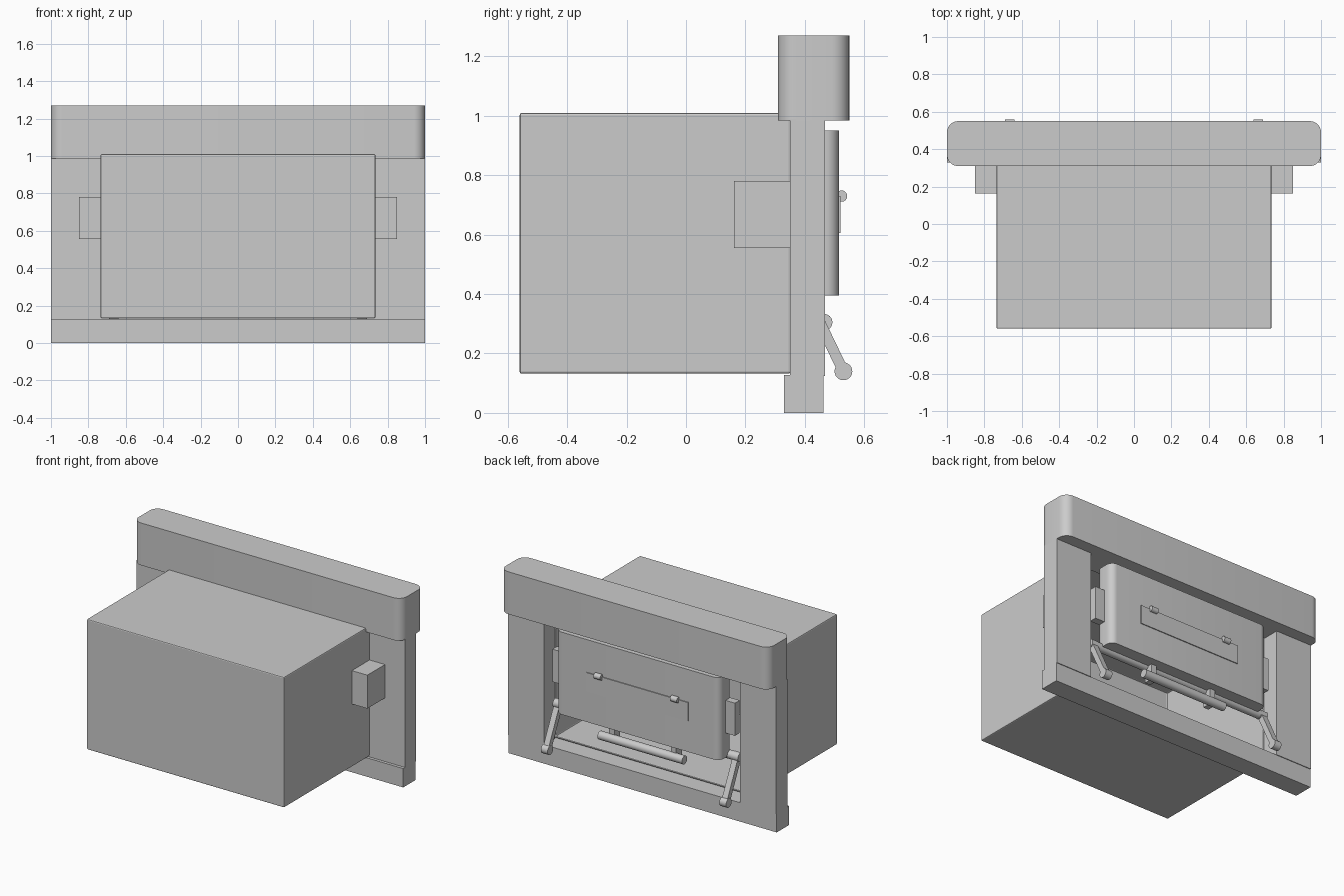
import bpy, bmesh, math
from mathutils import Matrix, Vector

if "Cube" in bpy.data.objects:
    bpy.data.objects.remove(bpy.data.objects["Cube"])

grey = bpy.data.materials.new("plain_grey")
grey.diffuse_color = (0.6, 0.6, 0.6, 1)
grey.use_nodes = True
grey.node_tree.nodes["Principled BSDF"].inputs["Base Color"].default_value = grey.diffuse_color


def finish(name, bm, smooth=False):
    bmesh.ops.recalc_face_normals(bm, faces=bm.faces[:])
    me = bpy.data.meshes.new(name)
    bm.to_mesh(me)
    bm.free()
    me.materials.append(grey)
    ob = bpy.data.objects.new(name, me)
    bpy.context.collection.objects.link(ob)
    if smooth:
        bpy.ops.object.select_all(action='DESELECT')
        ob.select_set(True)
        bpy.context.view_layer.objects.active = ob
        bpy.ops.object.shade_smooth_by_angle(angle=math.radians(35))
    return ob


def box_mesh(x0, x1, y0, y1, z0, z1):
    bm = bmesh.new()
    bmesh.ops.create_cube(bm, size=1)
    for v in bm.verts:
        v.co = Vector(((x0, x1)[v.co.x > 0], (y0, y1)[v.co.y > 0], (z0, z1)[v.co.z > 0]))
    return bm


def box(name, *dims, round_vertical=0):
    bm = box_mesh(*dims)
    if round_vertical:
        edges = [e for e in bm.edges
                 if abs(e.verts[0].co.z - e.verts[1].co.z) > 0.01]
        bmesh.ops.bevel(bm, geom=edges, offset=round_vertical, segments=8,
                        profile=0.5, affect='EDGES')
    return finish(name, bm, round_vertical > 0)


def rod(name, x0, x1, y, z, r):
    """Round bar running along x."""
    bm = bmesh.new()
    m = Matrix.Translation(((x0 + x1) / 2, y, z)) @ Matrix.Rotation(math.pi / 2, 4, 'Y')
    bmesh.ops.create_cone(bm, cap_ends=True, segments=24, radius1=r, radius2=r,
                          depth=abs(x1 - x0), matrix=m)
    return finish(name, bm, True)


# Surround: rounded top cap, two posts and a slightly deeper sill
box("top_cap", -1, 1, 0.31, 0.55, 0.985, 1.27, round_vertical=0.06)
box("sill", -1, 1, 0.33, 0.463, 0, 0.127)

# Hollow housing, open toward the surround
bm = box_mesh(-0.735, 0.735, -0.56, 0.352, 0.132, 1.01)
back = [f for f in bm.faces if f.calc_center_median().y > 0.3]
bmesh.ops.delete(bm, geom=back, context='FACES_ONLY')
housing = finish("housing", bm)
shell = housing.modifiers.new("wall", 'SOLIDIFY')
shell.thickness = 0.02
shell.offset = -1
edge = housing.modifiers.new("edge", 'BEVEL')
edge.width = 0.007
edge.segments = 2

# Door with rounded ends, flap plate and its hinges
box("door", -0.61, 0.61, 0.375, 0.515, 0.395, 0.95, round_vertical=0.045)
box("flap", -0.38, 0.38, 0.513, 0.521, 0.605, 0.73)

# Rods below the door
rod("door_rod", -0.64, 0.64, 0.405, 0.40, 0.028)
rod("handle_rod", -0.315, 0.315, 0.465, 0.305, 0.028)

# Parts repeated on both sides
foot, head = Vector((0, 0.53, 0.14)), Vector((0, 0.405, 0.40))
for s, side in ((-1, "left"), (1, "right")):
    def span(a, b):
        return sorted((s * a, s * b))

    box("post_" + side, *span(0.73, 1), 0.35, 0.468, 0.125, 0.99)
    box("side_block_" + side, *span(0.73, 0.85), 0.162, 0.352, 0.555, 0.78)
    box("door_bracket_" + side, *span(0.60, 0.68), 0.40, 0.45, 0.56, 0.78)
    box("handle_arm_" + side, *span(0.21, 0.25), 0.40, 0.462, 0.29, 0.40)
    rod("flap_hinge_" + side, *span(0.26, 0.31), 0.524, 0.73, 0.019)

    # Slanted lever with round ends
    rod("lever_foot_" + side, *span(0.64, 0.69), foot.y, foot.z, 0.03)
    rod("lever_head_" + side, *span(0.64, 0.69), head.y, head.z, 0.03)
    d = foot - head
    bm = box_mesh(-0.02, 0.02, -0.018, 0.018, -d.length / 2, d.length / 2)
    mid = (foot + head) / 2
    mid.x = s * 0.665
    m = Matrix.Translation(mid) @ Matrix.Rotation(math.atan2(d.y, -d.z), 4, 'X')
    bmesh.ops.transform(bm, matrix=m, verts=bm.verts[:])
    finish("lever_" + side, bm)
